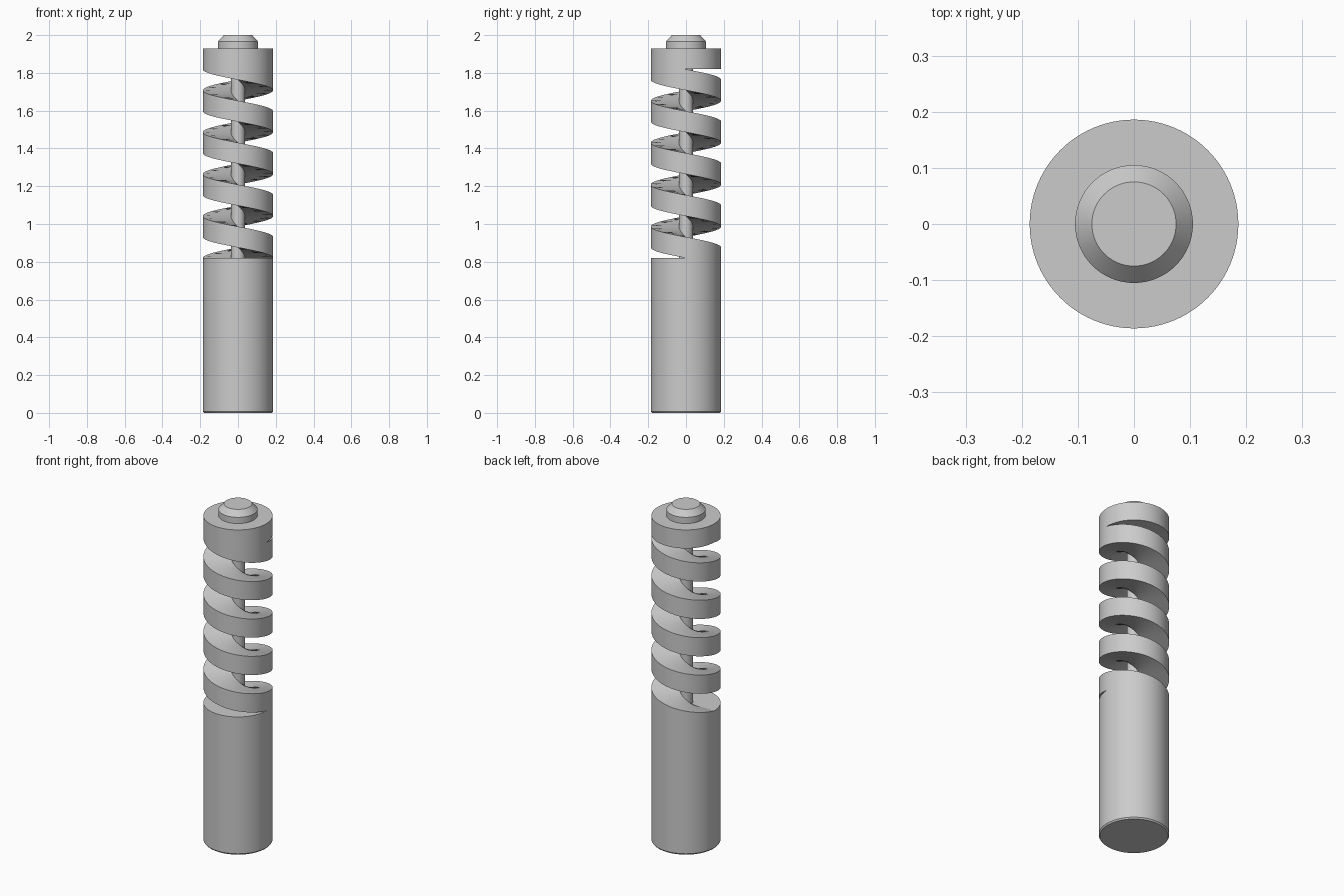
import bpy, bmesh
from math import cos, sin, pi, radians

cube = bpy.data.objects.get("Cube")
if cube:
    bpy.data.objects.remove(cube, do_unlink=True)

R = 0.186            # outer radius
CORE = 0.037         # inner core radius
LOW, HIGH = 0.82, 1.82   # open zone of the spiral
TOP = 1.93           # top of the collar
TURNS, SEG = 5, 96
PITCH = (TOP - LOW) / TURNS

grey = bpy.data.materials.new("plain_grey")
grey.use_nodes = True
colour = (0.6, 0.6, 0.6, 1)
grey.diffuse_color = colour
grey.node_tree.nodes["Principled BSDF"].inputs["Base Color"].default_value = colour


def finish(name, bm):
    bmesh.ops.recalc_face_normals(bm, faces=bm.faces[:])
    mesh = bpy.data.meshes.new(name)
    bm.to_mesh(mesh)
    bm.free()
    mesh.materials.append(grey)
    obj = bpy.data.objects.new(name, mesh)
    bpy.context.collection.objects.link(obj)
    bpy.ops.object.select_all(action='DESELECT')
    obj.select_set(True)
    bpy.context.view_layer.objects.active = obj
    bpy.ops.object.shade_smooth_by_angle(angle=radians(30))
    return obj


def lathe(name, profile):
    """Turn (radius, height) points into a closed solid round z."""
    bm = bmesh.new()
    rings = [[bm.verts.new((r * cos(2 * pi * i / SEG), r * sin(2 * pi * i / SEG), z))
              for i in range(SEG)] for r, z in profile]
    for a, b in zip(rings, rings[1:]):
        for i in range(SEG):
            j = (i + 1) % SEG
            bm.faces.new((a[i], a[j], b[j], b[i]))
    bm.faces.new(rings[0])
    bm.faces.new(rings[-1])
    return finish(name, bm)


def spiral(name):
    """Sweep a rectangular section down a left-handed helix, trimmed to the end blocks."""
    bm = bmesh.new()
    sections = []
    overlap = 0.001
    for i in range(TURNS * SEG + 1):
        angle = pi + 2 * pi * i / SEG
        z_top = TOP - PITCH * i / SEG
        z_bot = max(z_top - PITCH / 2, LOW - overlap)
        z_top = max(min(z_top, HIGH + overlap), z_bot + overlap)
        c, s = cos(angle), sin(angle)
        inner = CORE * 0.9
        sections.append([bm.verts.new((r * c, r * s, z)) for r, z in
                         ((inner, z_bot), (R, z_bot), (R, z_top), (inner, z_top))])
    for a, b in zip(sections, sections[1:]):
        for k in range(4):
            m = (k + 1) % 4
            bm.faces.new((a[k], a[m], b[m], b[k]))
    bm.faces.new(sections[0])
    bm.faces.new(sections[-1])
    return finish(name, bm)


# Solid lower shaft with a small bottom chamfer
lathe("shaft", [(R - 0.006, 0), (R, 0.008), (R, LOW)])
# Thin core joining shaft and collar
lathe("core", [(CORE, LOW - 0.01), (CORE, HIGH + 0.01)])
# Spiral band
spiral("spiral_band")
# Top collar and chamfered boss
lathe("collar", [(R, HIGH), (R, TOP)])
lathe("boss", [(0.105, TOP - 0.01), (0.105, 1.967), (0.075, 2.0)])
